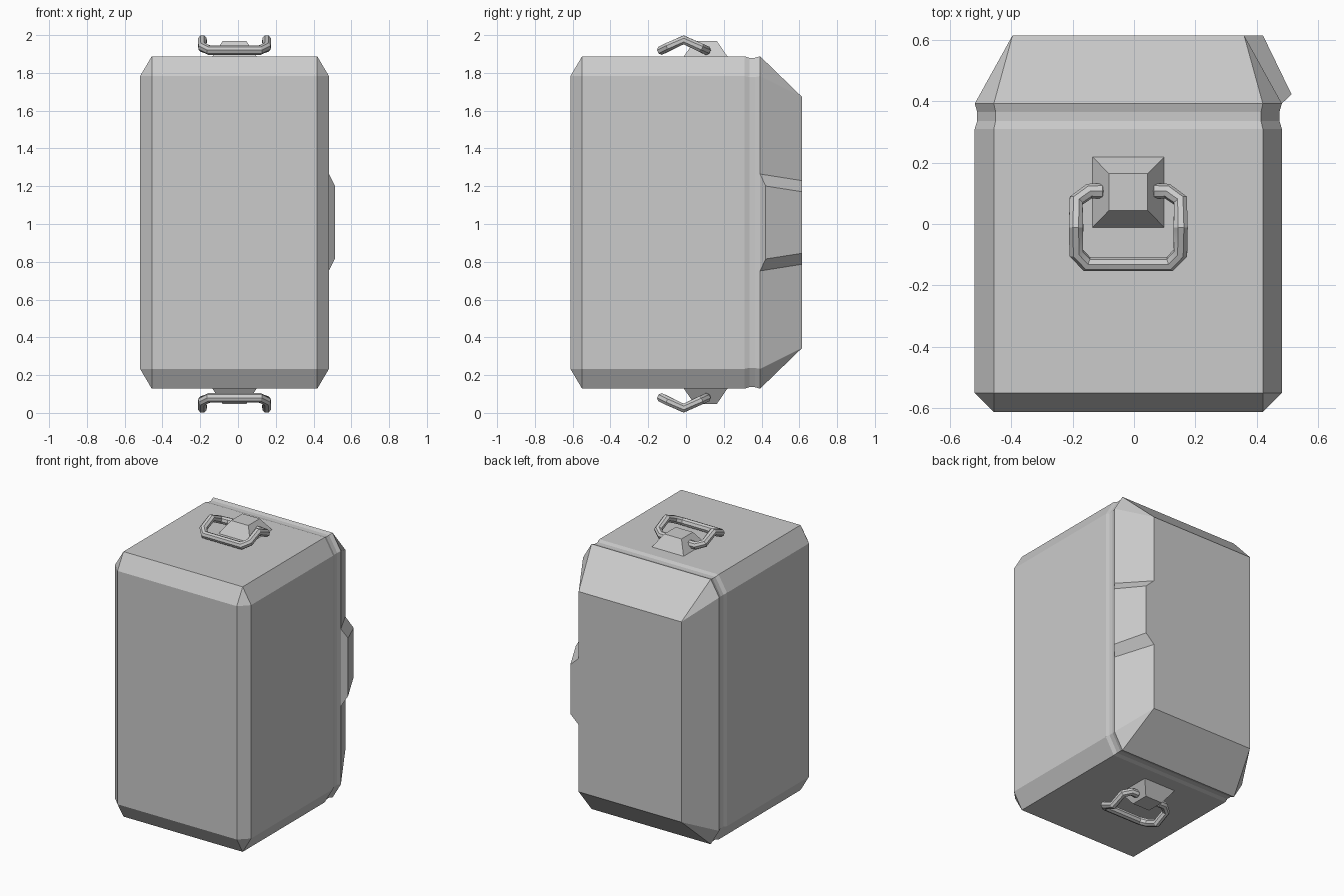
import bpy, bmesh
from mathutils import Vector

if "Cube" in bpy.data.objects:
    bpy.data.objects.remove(bpy.data.objects["Cube"])

CX, CZ = -0.0185, 1.008   # centre line of the body


def make_object(name, bm):
    bmesh.ops.remove_doubles(bm, verts=bm.verts, dist=0.0005)
    bmesh.ops.recalc_face_normals(bm, faces=bm.faces)
    mesh = bpy.data.meshes.new(name)
    bm.to_mesh(mesh)
    bm.free()
    ob = bpy.data.objects.new(name, mesh)
    bpy.context.collection.objects.link(ob)
    return ob


def loft(name, rings):
    """Skin equal-length rings; coinciding points collapse to triangles."""
    bm = bmesh.new()
    loops = [[bm.verts.new(p) for p in r] for r in rings]
    n = len(rings[0])
    for a, b in zip(loops, loops[1:]):
        for i in range(n):
            j = (i + 1) % n
            bm.faces.new((a[i], a[j], b[j], b[i]))
    bm.faces.new(loops[0])
    bm.faces.new(loops[-1])
    return make_object(name, bm)


def octagon(y, ox, oz, ix, iz):
    """Chamfered rectangle: outer half sizes ox, oz; flat half sizes ix, iz."""
    pts = [(ox, -iz), (ox, iz), (ix, oz), (-ix, oz),
           (-ox, iz), (-ox, -iz), (-ix, -oz), (ix, -oz)]
    return [(CX + x, y, CZ + z) for x, z in pts]


# Body: chamfered front, shallow groove, tapered back
body = loft("container_body", [
    octagon(-0.612, 0.438, 0.775, 0.438, 0.775),
    octagon(-0.55, 0.50, 0.88, 0.438, 0.775),
    octagon(0.31, 0.50, 0.88, 0.438, 0.775),
    octagon(0.335, 0.492, 0.872, 0.432, 0.77),
    octagon(0.365, 0.492, 0.872, 0.432, 0.77),
    octagon(0.392, 0.50, 0.88, 0.438, 0.775),
    octagon(0.614, 0.377, 0.665, 0.377, 0.665),
])

# Latch: wedge on the sloped right side of the back
loft("side_latch", [
    [(0.481, 0.392, CZ + s * 0.257) for s in (-1, 1)] +
    [(0.513, 0.422, CZ + s * 0.193) for s in (1, -1)],
    [(0.358, 0.614, CZ + s * 0.222) for s in (-1, 1)] +
    [(0.42, 0.614, CZ + s * 0.163) for s in (1, -1)],
])


def handle(name, base, side):
    """Bent carrying handle; side +1 on top, -1 below."""
    half = [(-0.075, 0.107, 0.0, 0.55), (-0.084, 0.107, 0.0, 1.0),
            (-0.127, 0.107, 0.0, 1.0), (-0.17, 0.076, 0.014, 1.0),
            (-0.17, -0.012, 0.055, 1.0), (-0.17, -0.094, 0.018, 1.0),
            (-0.135, -0.13, 0.0, 1.0)]
    path = half + [(-x, y, z, r) for x, y, z, r in reversed(half)]
    curve = bpy.data.curves.new(name, 'CURVE')
    curve.dimensions = '3D'
    curve.bevel_depth = 0.025
    curve.bevel_resolution = 2
    curve.use_fill_caps = True
    spline = curve.splines.new('POLY')
    spline.points.add(len(path) - 1)
    for p, (x, y, z, r) in zip(spline.points, path):
        p.co = (CX + x, y, base + side * z, 1)
        p.radius = r
    ob = bpy.data.objects.new(name, curve)
    bpy.context.collection.objects.link(ob)
    bpy.ops.object.select_all(action='DESELECT')
    ob.select_set(True)
    bpy.context.view_layer.objects.active = ob
    bpy.ops.object.convert(target='MESH')
    bpy.ops.object.shade_smooth_by_angle()


def rect(hx, hy, y, z):
    return [(CX + sx * hx, y + sy * hy, z)
            for sx, sy in ((-1, -1), (1, -1), (1, 1), (-1, 1))]


# Handles with their tapered mounts, top and bottom
for label, side in (("top", 1), ("bottom", -1)):
    loft(label + "_handle_mount", [
        rect(0.118, 0.116, 0.104, CZ + side * 0.878),
        rect(0.063, 0.06, 0.104, CZ + side * 0.96),
    ])
    handle(label + "_handle", 1 + side * 0.92, side)
